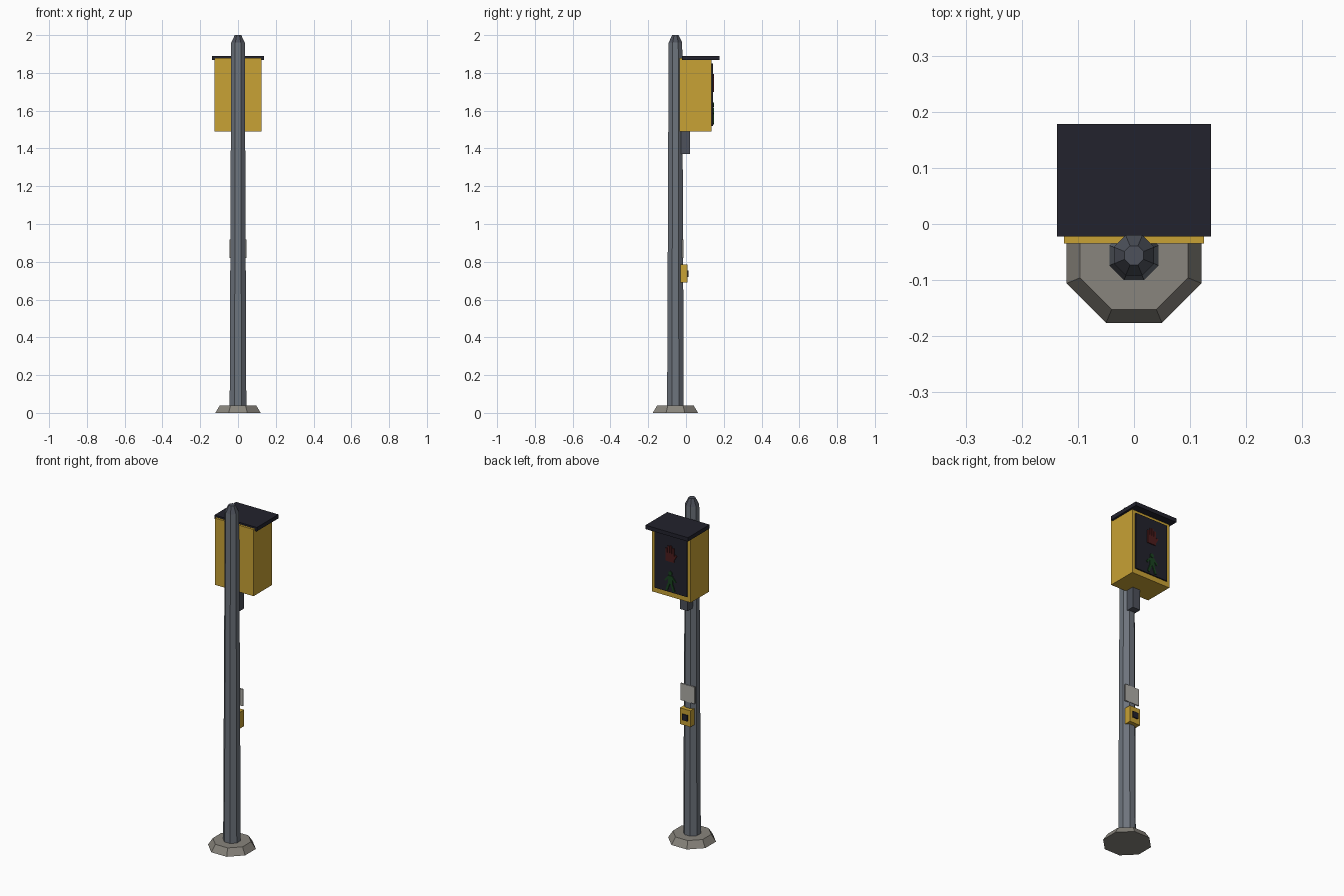
import bpy
import bmesh
import math
from mathutils import Matrix, Vector

cube = bpy.data.objects.get("Cube")
if cube:
    bpy.data.objects.remove(cube, do_unlink=True)

POLE_Y = -0.056


def material(name, rgb):
    m = bpy.data.materials.new(name)
    m.use_nodes = True
    color = (*rgb, 1)
    m.diffuse_color = color
    m.node_tree.nodes["Principled BSDF"].inputs["Base Color"].default_value = color
    return m


yellow = material("yellow paint", (0.58, 0.36, 0.035))
steel = material("grey steel", (0.155, 0.175, 0.205))
dark_steel = material("dark steel", (0.075, 0.083, 0.105))
black = material("blue black", (0.016, 0.016, 0.026))
concrete = material("concrete", (0.25, 0.235, 0.205))
white = material("pale sign", (0.43, 0.42, 0.39))
red = material("dim red", (0.075, 0.012, 0.012))
green = material("dim green", (0.010, 0.055, 0.014))


def finish(name, bm, mat):
    bmesh.ops.recalc_face_normals(bm, faces=bm.faces)
    mesh = bpy.data.meshes.new(name)
    bm.to_mesh(mesh)
    bm.free()
    mesh.materials.append(mat)
    obj = bpy.data.objects.new(name, mesh)
    bpy.context.collection.objects.link(obj)
    return obj


def add_box(bm, x, y, z):
    """Box from (low, high) ranges on each axis."""
    low, high = Vector((x[0], y[0], z[0])), Vector((x[1], y[1], z[1]))
    mat = Matrix.Translation((low + high) / 2) @ Matrix.Diagonal((*(high - low), 1))
    bmesh.ops.create_cube(bm, size=1, matrix=mat)


def box(name, x, y, z, mat):
    bm = bmesh.new()
    add_box(bm, x, y, z)
    return finish(name, bm, mat)


def octagon(name, r0, r1, z0, z1, mat):
    """Tapered eight-sided post; radii are measured to the flats."""
    bm = bmesh.new()
    k = 1 / math.cos(math.pi / 8)
    place = Matrix.Translation((0, POLE_Y, (z0 + z1) / 2)) @ Matrix.Rotation(math.pi / 8, 4, 'Z')
    bmesh.ops.create_cone(bm, cap_ends=True, segments=8, radius1=r0 * k,
                          radius2=r1 * k, depth=z1 - z0, matrix=place)
    return finish(name, bm, mat)


def add_bar(bm, a, b, width, y):
    """Flat bar between two (x, z) points."""
    d = Vector((b[0] - a[0], 0, b[1] - a[1]))
    mat = (Matrix.Translation(((a[0] + b[0]) / 2, sum(y) / 2, (a[1] + b[1]) / 2))
           @ Matrix.Rotation(math.atan2(d.x, d.z), 4, 'Y')
           @ Matrix.Diagonal((width, y[1] - y[0], d.length, 1)))
    bmesh.ops.create_cube(bm, size=1, matrix=mat)


# Post
octagon("base", 0.12, 0.096, 0, 0.04, concrete)
octagon("pole", 0.044, 0.036, 0.04, 1.96, steel)
octagon("pole_cap", 0.036, 0.017, 1.96, 2.0, dark_steel)

# Signal head
box("signal_housing", (-0.125, 0.125), (-0.035, 0.135), (1.49, 1.88), yellow)
box("signal_roof", (-0.137, 0.137), (-0.022, 0.178), (1.867, 1.89), black)
box("signal_panel", (-0.105, 0.105), (0.13, 0.142), (1.52, 1.85), black)
box("signal_bracket", (-0.025, 0.025), (-0.035, 0.02), (1.37, 1.49), dark_steel)

# Raised hand symbol
LAMP = (0.140, 0.147)
bm = bmesh.new()
add_box(bm, (-0.024, 0.03), LAMP, (1.70, 1.75))
for i, top in enumerate((1.782, 1.793, 1.79, 1.775)):
    x = -0.024 + i * 0.0145
    add_box(bm, (x, x + 0.0105), LAMP, (1.745, top))
add_bar(bm, (-0.018, 1.712), (-0.037, 1.745), 0.012, LAMP)
finish("hand_symbol", bm, red)

# Walking figure symbol
bm = bmesh.new()
head = Matrix.Translation((0, sum(LAMP) / 2, 1.632)) @ Matrix.Rotation(math.pi / 2, 4, 'X')
bmesh.ops.create_cone(bm, cap_ends=True, segments=8, radius1=0.012, radius2=0.012,
                      depth=LAMP[1] - LAMP[0], matrix=head)
add_box(bm, (-0.014, 0.014), LAMP, (1.572, 1.618))
for s in (-1, 1):
    add_bar(bm, (s * 0.01, 1.613), (s * 0.034, 1.585), 0.01, LAMP)
    add_bar(bm, (s * 0.007, 1.577), (s * 0.024, 1.53), 0.013, LAMP)
finish("walker_symbol", bm, green)

# Sign and push button
box("sign_plate", (-0.046, 0.046), (-0.021, -0.013), (0.82, 0.918), white)
box("button_box", (-0.034, 0.034), (-0.03, 0.008), (0.69, 0.785), yellow)
box("push_button", (-0.017, 0.017), (0.006, 0.014), (0.72, 0.755), black)
